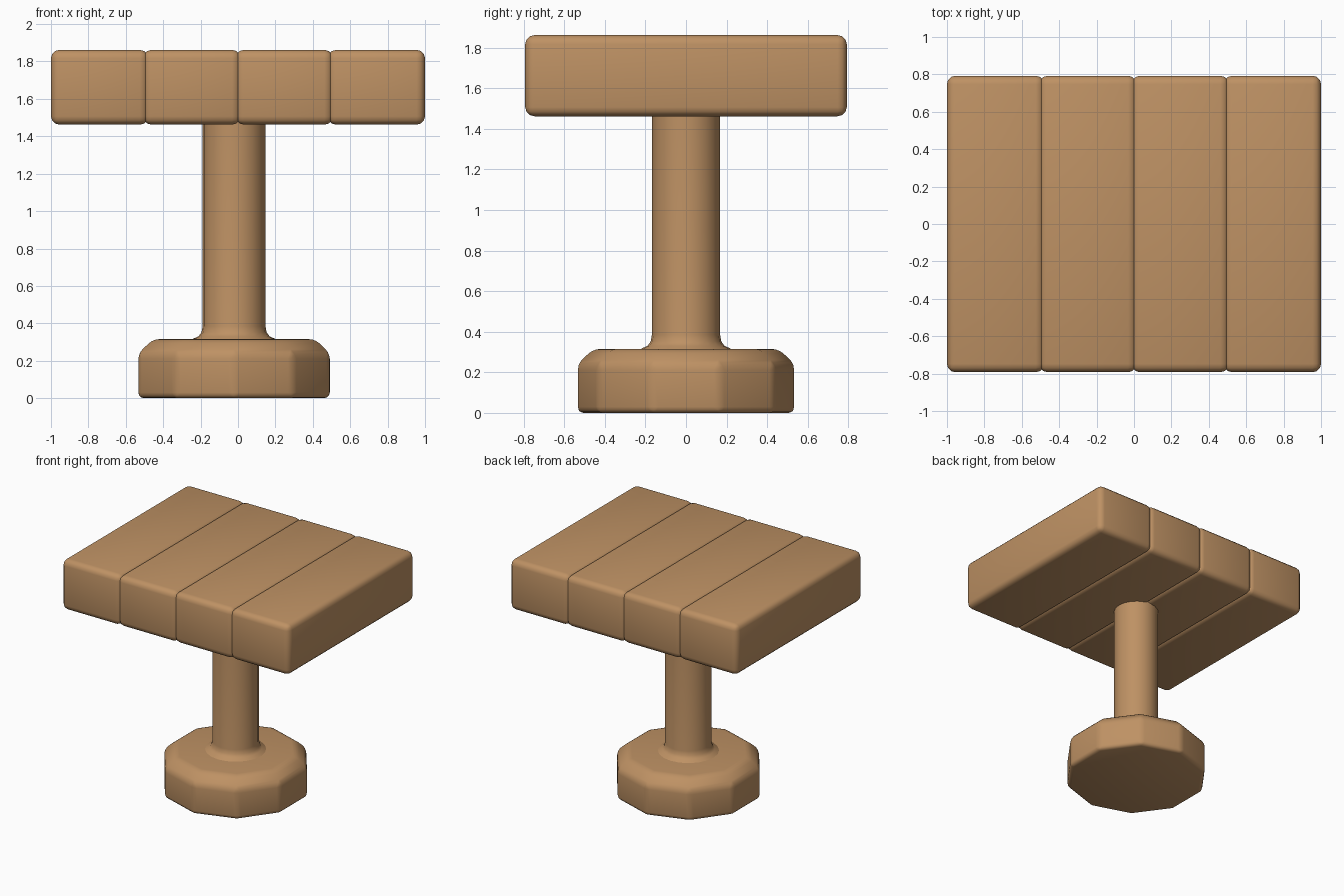
import bpy, bmesh, math

if "Cube" in bpy.data.objects:
    bpy.data.objects.remove(bpy.data.objects["Cube"])

wood = bpy.data.materials.new("light_wood")
wood.diffuse_color = (0.515, 0.285, 0.127, 1)
wood.use_nodes = True
wood.node_tree.nodes["Principled BSDF"].inputs["Base Color"].default_value = wood.diffuse_color


def finish(name, bm, bevel=0, segments=3, angle=40):
    """Turn a bmesh into a smooth-shaded wooden part, optionally with rounded edges."""
    bmesh.ops.recalc_face_normals(bm, faces=bm.faces)
    mesh = bpy.data.meshes.new(name)
    bm.to_mesh(mesh)
    bm.free()
    ob = bpy.data.objects.new(name, mesh)
    bpy.context.collection.objects.link(ob)
    mesh.materials.append(wood)
    bpy.ops.object.select_all(action='DESELECT')
    ob.select_set(True)
    bpy.context.view_layer.objects.active = ob
    if bevel:
        mod = ob.modifiers.new("rounded_edges", 'BEVEL')
        mod.width, mod.segments = bevel, segments
        mod.limit_method, mod.angle_limit = 'ANGLE', math.radians(25)
        bpy.ops.object.modifier_apply(modifier=mod.name)
    bpy.ops.object.shade_smooth_by_angle(angle=math.radians(angle))
    return ob


def turned(name, profile, sides, x, **kw):
    """Stack polygon rings from (radius, height) pairs, corners pointing along y."""
    bm = bmesh.new()
    rings = []
    for r, z in profile:
        ring = []
        for i in range(sides):
            a = math.pi / 2 + math.tau * i / sides
            ring.append(bm.verts.new((x + r * math.cos(a), r * math.sin(a), z)))
        rings.append(ring)
    for lo, hi in zip(rings, rings[1:]):
        for i in range(sides):
            j = (i + 1) % sides
            bm.faces.new((lo[i], lo[j], hi[j], hi[i]))
    bm.faces.new(rings[0])
    bm.faces.new(rings[-1])
    return finish(name, bm, **kw)


AXIS_X = -0.021  # the stand sits slightly left of centre

# Ten-sided base with a chamfered top
turned("base", [(0.538, 0), (0.538, 0.24), (0.455, 0.315)], 10, AXIS_X,
       bevel=0.03, segments=3)

# Round post with a flared foot
turned("post", [(0.235, 0.30), (0.218, 0.318), (0.19, 0.33), (0.174, 0.352),
                (0.168, 0.385), (0.168, 1.5)], 20, AXIS_X)

# Four rounded planks, slightly overlapping so only shallow grooves remain
WIDTH, DEPTH, HEIGHT = 0.52, 1.585, 0.40
for k in range(4):
    cx = -1 + WIDTH / 2 + k * (2 - WIDTH) / 3
    bm = bmesh.new()
    bmesh.ops.create_cube(bm, size=1)
    for v in bm.verts:
        v.co = (cx + v.co.x * WIDTH, v.co.y * DEPTH, 1.662 + v.co.z * HEIGHT)
    finish(f"top_plank_{k + 1}", bm, bevel=0.045, segments=3)
